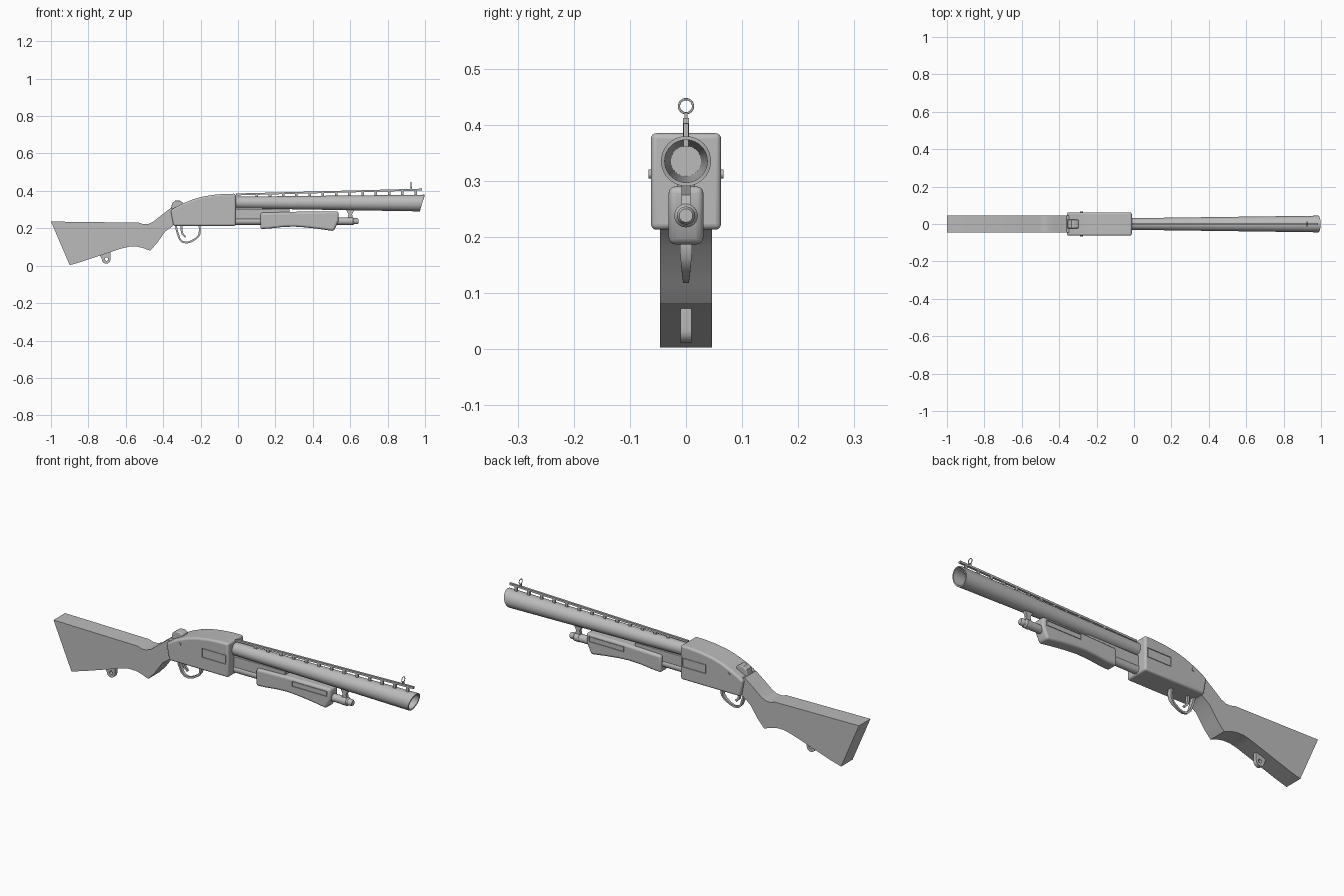
import bpy, bmesh, math
from mathutils import Matrix, Vector

if "Cube" in bpy.data.objects:
    bpy.data.objects.remove(bpy.data.objects["Cube"], do_unlink=True)

grey = bpy.data.materials.new("plain grey")
grey.use_nodes = True
grey.diffuse_color = (0.5, 0.5, 0.5, 1)
grey.node_tree.nodes["Principled BSDF"].inputs["Base Color"].default_value = (0.5, 0.5, 0.5, 1)


def activate(ob):
    bpy.ops.object.select_all(action='DESELECT')
    ob.select_set(True)
    bpy.context.view_layer.objects.active = ob


def finish(name, bm):
    """Turn a bmesh into a shaded object."""
    bmesh.ops.recalc_face_normals(bm, faces=bm.faces)
    mesh = bpy.data.meshes.new(name)
    bm.to_mesh(mesh)
    bm.free()
    mesh.materials.append(grey)
    ob = bpy.data.objects.new(name, mesh)
    bpy.context.collection.objects.link(ob)
    activate(ob)
    bpy.ops.object.shade_smooth_by_angle(angle=math.radians(35))
    return ob


def modify(ob, kind, **settings):
    """Add a modifier and apply it."""
    mod = ob.modifiers.new(kind.title(), kind)
    for key, value in settings.items():
        setattr(mod, key, value)
    activate(ob)
    bpy.ops.object.modifier_apply(modifier=mod.name)
    bpy.ops.object.shade_smooth_by_angle(angle=math.radians(35))


def prism(name, outline, half, bevel=0, y=0):
    """Side outline in x, z extruded across the width."""
    bm = bmesh.new()
    face = bm.faces.new([bm.verts.new((x, y - half, z)) for x, z in outline])
    out = bmesh.ops.extrude_face_region(bm, geom=[face], use_keep_orig=True)
    verts = [v for v in out["geom"] if isinstance(v, bmesh.types.BMVert)]
    bmesh.ops.translate(bm, verts=verts, vec=(0, 2 * half, 0))
    ob = finish(name, bm)
    if bevel:
        modify(ob, 'BEVEL', width=bevel, segments=4, limit_method='ANGLE',
               angle_limit=math.radians(50))
    return ob


def rect(x0, x1, z0, z1):
    return [(x0, z0), (x1, z0), (x1, z1), (x0, z1)]


def circle(x, z, r, sides=16):
    return [(x + r * math.cos(math.tau * k / sides), z + r * math.sin(math.tau * k / sides))
            for k in range(sides)]


def skin(name, loops):
    """Join matching loops of points into a closed skin."""
    bm = bmesh.new()
    rows = [[bm.verts.new(p) for p in loop] for loop in loops]
    for a, b in zip(rows, rows[1:]):
        for k in range(len(a)):
            n = (k + 1) % len(a)
            bm.faces.new((a[k], a[n], b[n], b[k]))
    bm.faces.new(rows[0])
    bm.faces.new(rows[-1])
    return finish(name, bm)


def loft(name, rings, sides=32):
    """Round part along x from rings of (x, radius, centre height, slant)."""
    angles = [math.tau * k / sides for k in range(sides)]
    return skin(name, [[(x + lean * math.sin(a), r * math.cos(a), z + r * math.sin(a)) for a in angles]
                       for x, r, z, lean in rings])


def ribbon(name, path, thick):
    """Strip following (x, z, half width) points."""
    loops = []
    for i, (x, z, w) in enumerate(path):
        a, b = path[max(i - 1, 0)], path[min(i + 1, len(path) - 1)]
        d = Vector((b[0] - a[0], b[1] - a[1])).normalized() * thick / 2
        loops.append([(x + s * d.y, t * w, z - s * d.x)
                      for s, t in ((1, 1), (1, -1), (-1, -1), (-1, 1))])
    return skin(name, loops)


def cut(ob, cutter):
    cutter.hide_render = True
    modify(ob, 'BOOLEAN', operation='DIFFERENCE', object=cutter, solver='EXACT')
    bpy.data.objects.remove(cutter, do_unlink=True)


def groove_panel(ob, x0, x1, z0, z1, y):
    """Thin grooved frame with a panel inside, on both sides."""
    for side in (-1, 1):
        cut(ob, prism("panel_cutter", rect(x0, x1, z0, z1), 0.004, y=side * y))
        prism("side_panel", rect(x0 + .004, x1 - .004, z0 + .004, z1 - .004), 0.003, y=side * (y - .004))


# Stock
prism("stock", [(-1, .236), (-.9, .003), (-.84, .02), (-.62, .093), (-.58, .102), (-.54, .102),
                (-.51, .095), (-.47, .08), (-.435, .118), (-.39, .182), (-.345, .215), (-.33, .3),
                (-.36, .308), (-.42, .262), (-.455, .234), (-.48, .223), (-.505, .222), (-.53, .23)],
      0.046)

# Receiver with its side panels and cross pin
receiver = prism("receiver", [(-.345, .213), (-.012, .213), (-.012, .385), (-.07, .384), (-.13, .379),
                              (-.19, .369), (-.24, .355), (-.29, .335), (-.335, .312), (-.36, .296)],
                 0.0625, 0.01)
groove_panel(receiver, -.157, -.023, .279, .327, .0625)
prism("receiver_pin", circle(-.282, .312, .008), 0.0665)

# Safety button on the tang
prism("safety_button", [(-.36, .3), (-.3, .315), (-.295, .338), (-.31, .348), (-.335, .348), (-.352, .335)],
      0.023, 0.005)

# Barrel, hollow from the slanted muzzle
loft("barrel", [(-.02, .031, .338, 0), (.985, .0445, .335, .013),
                (.985, .038, .335, .013), (.02, .027, .335, 0)], 40)

# Raised rib, its posts and the ring sight
prism("sight_rib", [(-.012, .376), (.985, .402), (.985, .412), (-.012, .386)], 0.0055)
for i in range(13):
    x = .1 + i * .0708
    prism("rib_post", rect(x - .007, x + .007, .36, .379 + x * .0265), 0.0045)
prism("sight_stem", rect(.921, .929, .405, .422), 0.003)
bpy.ops.mesh.primitive_torus_add(major_radius=.0125, minor_radius=.002, major_segments=32, minor_segments=8)
ring = bpy.context.object
ring.name = "ring_sight"
ring.data.transform(Matrix.Translation((.925, 0, .433)) @ Matrix.Rotation(math.pi / 2, 4, 'Y'))
ring.data.materials.append(grey)
bpy.ops.object.shade_smooth()

# Magazine tube, end cap, barrel bracket and action bar
loft("magazine_tube", [(-.02, .0195, .238, 0), (.6, .0195, .238, 0)])
loft("magazine_cap", [(.59, .021, .238, 0), (.615, .021, .238, 0), (.622, .016, .238, 0),
                      (.638, .016, .238, 0), (.644, .012, .238, 0)])
prism("barrel_bracket", [(.585, .25), (.615, .25), (.61, .275), (.622, .3), (.578, .3), (.59, .275)],
      0.008)
prism("action_bar", rect(-.02, .275, .25, .304), 0.015, 0.002)

# Sliding fore grip
grip = prism("fore_grip", [(.12, .283), (.12, .196), (.17, .199), (.24, .207), (.3, .209), (.36, .205),
                           (.43, .197), (.512, .185), (.538, .24), (.538, .29), (.33, .289)], 0.031, 0.012)
groove_panel(grip, .325, .52, .249, .277, .031)

# Trigger guard and trigger
ribbon("trigger_guard", [(-.335, .225, .011), (-.325, .18, .011), (-.312, .143, .008), (-.297, .128, .006),
                         (-.275, .123, .005), (-.25, .13, .006), (-.222, .147, .008),
                         (-.207, .165, .01), (-.204, .19, .011), (-.206, .225, .011)], 0.01)
ribbon("trigger", [(-.302, .225, .007), (-.303, .195, .007), (-.297, .17, .006), (-.28, .153, .004)], 0.011)

# Sling loop under the stock
lower_half = circle(-.705, .034, .023, 24)[12:] + [(-.682, .034)]
sling = prism("sling_loop", lower_half + [(-.682, .08), (-.74, .07), (-.738, .055)], 0.0095)
cut(sling, prism("loop_cutter", circle(-.703, .035, .009), 0.05))
